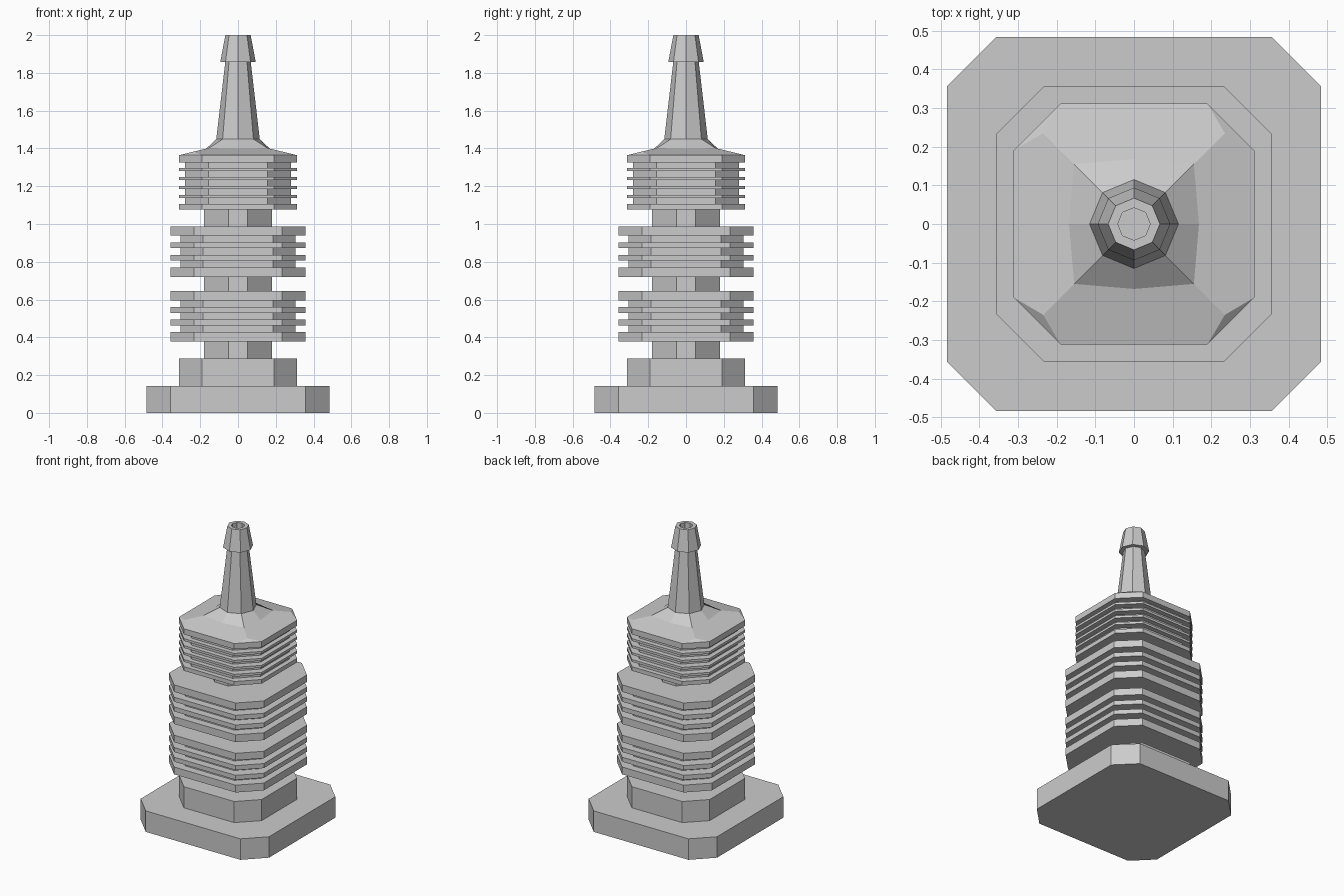
import bpy
import bmesh
from math import cos, sin, pi

cube = bpy.data.objects.get("Cube")
if cube:
    bpy.data.objects.remove(cube, do_unlink=True)

grey = bpy.data.materials.new("plain_grey")
grey.use_nodes = True
colour = (0.6, 0.6, 0.6, 1)
grey.diffuse_color = colour
grey.node_tree.nodes["Principled BSDF"].inputs["Base Color"].default_value = colour


def finish(bm, name):
    bmesh.ops.recalc_face_normals(bm, faces=bm.faces)
    mesh = bpy.data.meshes.new(name)
    bm.to_mesh(mesh)
    bm.free()
    mesh.materials.append(grey)
    obj = bpy.data.objects.new(name, mesh)
    bpy.context.collection.objects.link(obj)
    return obj


def cut_square(half, flat):
    """Square outline with cut corners, counter-clockwise from the +x side."""
    pts = [(half, -flat), (half, flat)]
    ring = []
    for _ in range(4):
        ring += pts
        pts = [(-y, x) for x, y in pts]
    return ring


def octagon(r):
    return [(r * cos(i * pi / 4), r * sin(i * pi / 4)) for i in range(8)]


def loft(name, rings):
    """Join a list of (outline, height) rings and cap both ends."""
    bm = bmesh.new()
    loops = [[bm.verts.new((x, y, z)) for x, y in pts] for pts, z in rings]
    for a, b in zip(loops, loops[1:]):
        for i in range(len(a)):
            j = (i + 1) % len(a)
            bm.faces.new((a[i], a[j], b[j], b[i]))
    bm.faces.new(loops[0][::-1])
    bm.faces.new(loops[-1])
    return finish(bm, name)


def block(name, half, flat, z0, z1):
    outline = cut_square(half, flat)
    return loft(name, [(outline, z0), (outline, z1)])


# Base, plinth and central column
block("base", 0.484, 0.357, 0, 0.143)
block("plinth", 0.312, 0.19, 0.143, 0.287)
block("column", 0.18, 0.05, 0.28, 1.1)

# Two identical finned drums
drum_fins = [(0, 0.05), (0.086, 0.117), (0.152, 0.183), (0.219, 0.267)]
for label, base in (("lower", 0.377), ("upper", 0.72)):
    block(label + "_drum", 0.305, 0.185, base + 0.01, base + 0.255)
    for n, (z0, z1) in enumerate(drum_fins):
        block(f"{label}_drum_fin_{n + 1}", 0.357, 0.232, base + z0, base + z1)

# Narrow finned head under the roof
block("head_drum", 0.28, 0.155, 1.09, 1.35)
block("head_bottom_fin", 0.312, 0.19, 1.077, 1.105)
for n in range(4):
    z = 1.138 + n * 0.0475
    block(f"head_fin_{n + 1}", 0.312, 0.19, z, z + 0.016)
block("head_top_fin", 0.312, 0.19, 1.325, 1.364)

# Roof: four shallow slopes with clipped corners, steepening to the spire
bm = bmesh.new()
for k in range(4):
    def v(x, y, z):
        for _ in range(k):
            x, y = -y, x
        return bm.verts.new((x, y, z))

    rim_a, rim_b = v(0.312, -0.19, 1.364), v(0.312, 0.19, 1.364)
    rim_c = v(0.19, 0.312, 1.364)
    hip_a, hip_b = v(0.235, -0.235, 1.383), v(0.235, 0.235, 1.383)
    mid_a, mid_b = v(0.155, -0.155, 1.402), v(0.155, 0.155, 1.402)
    mid = v(0.168, 0, 1.399)
    top_a, top, top_b = v(0.081, -0.081, 1.45), v(0.115, 0, 1.45), v(0.081, 0.081, 1.45)
    bm.faces.new((rim_a, rim_b, hip_b, mid_b, mid, mid_a, hip_a))
    bm.faces.new((rim_b, rim_c, hip_b))
    bm.faces.new((mid_a, mid, top, top_a))
    bm.faces.new((mid, mid_b, top_b, top))
bmesh.ops.remove_doubles(bm, verts=bm.verts, dist=0.0005)
finish(bm, "roof")

# Tapered spire and hollow nozzle
loft("spire", [(octagon(0.115), 1.45), (octagon(0.066), 1.87)])
loft("nozzle", [(octagon(0.094), 1.857), (octagon(0.067), 2.0),
                (octagon(0.042), 2.0), (octagon(0.042), 1.94)])
